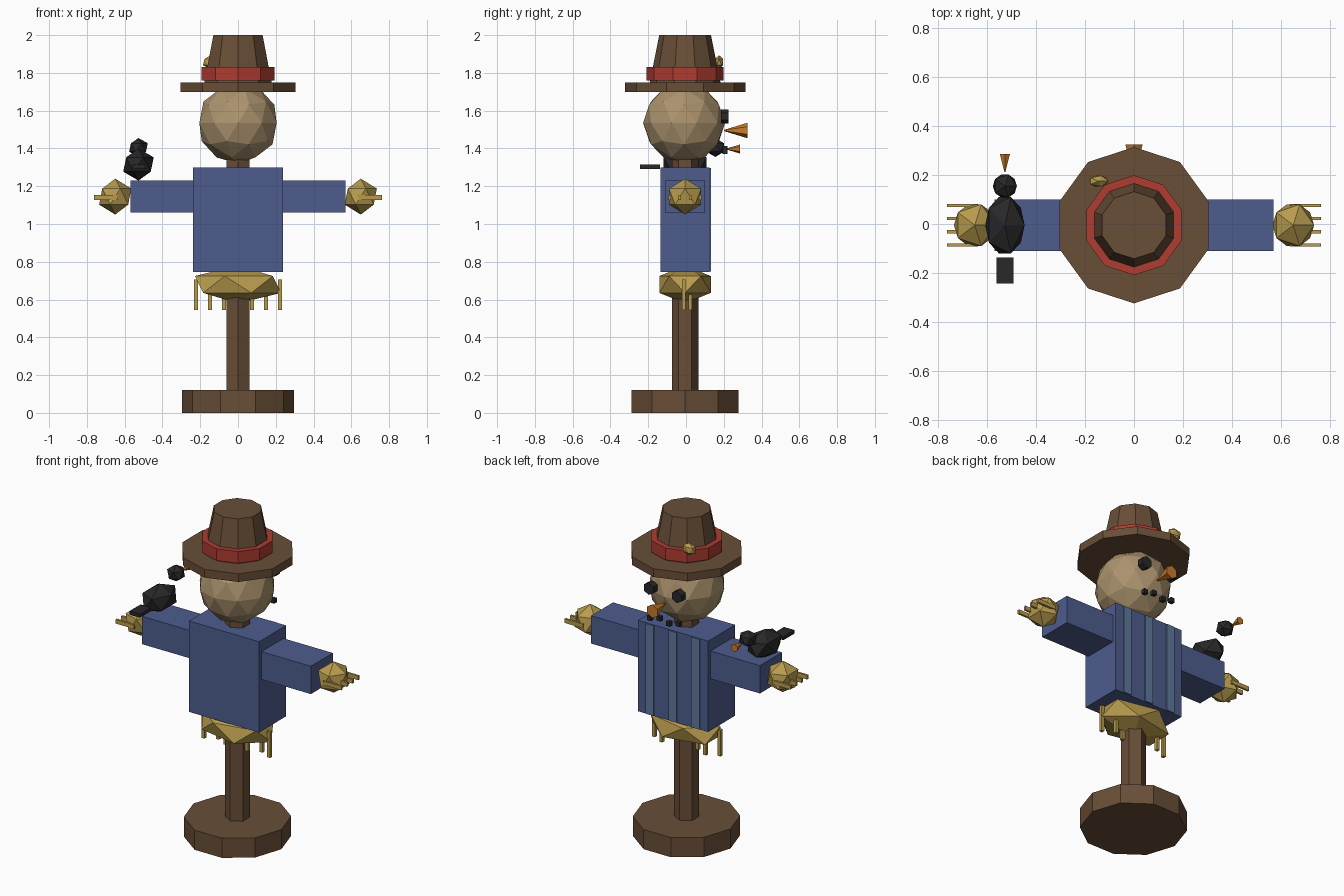
import bpy, bmesh, math
from mathutils import Matrix, Vector, Euler

if "Cube" in bpy.data.objects:
    bpy.data.objects.remove(bpy.data.objects["Cube"], do_unlink=True)

Y0 = -0.005  # depth of the central axis


def material(name, r, g, b):
    m = bpy.data.materials.new(name)
    m.use_nodes = True
    m.diffuse_color = (r, g, b, 1)
    m.node_tree.nodes["Principled BSDF"].inputs["Base Color"].default_value = (r, g, b, 1)
    return m


wood = material("brown wood", 0.14, 0.076, 0.038)
cloth = material("blue cloth", 0.075, 0.107, 0.27)
stripe_blue = material("light blue stripe", 0.115, 0.19, 0.34)
straw = material("golden straw", 0.48, 0.33, 0.075)
sack = material("tan sackcloth", 0.41, 0.29, 0.155)
red = material("red ribbon", 0.42, 0.045, 0.032)
orange = material("orange carrot", 0.58, 0.2, 0.024)
black = material("soft black", 0.021, 0.021, 0.023)


def finish(name, bm, mat, loc, rot=(0, 0, 0), scale=(1, 1, 1)):
    bm.transform(Matrix.LocRotScale(Vector(loc), Euler(rot), Vector(scale)))
    mesh = bpy.data.meshes.new(name)
    bm.to_mesh(mesh)
    bm.free()
    mesh.materials.append(mat)
    obj = bpy.data.objects.new(name, mesh)
    bpy.context.collection.objects.link(obj)
    return obj


def box(name, mat, loc, size):
    bm = bmesh.new()
    bmesh.ops.create_cube(bm, size=1)
    return finish(name, bm, mat, loc, scale=size)


def prism(name, mat, sides, r1, r2, z1, z2, turn=0.0):
    bm = bmesh.new()
    bmesh.ops.create_cone(bm, cap_ends=True, segments=sides, radius1=r1, radius2=r2, depth=z2 - z1)
    return finish(name, bm, mat, (0, Y0, (z1 + z2) / 2), (0, 0, turn))


def forward_cone(name, mat, sides, r1, r2, depth, loc):
    bm = bmesh.new()
    bmesh.ops.create_cone(bm, cap_ends=True, segments=sides, radius1=r1, radius2=r2, depth=depth)
    return finish(name, bm, mat, loc, (-math.pi / 2, 0, 0))


def ball(name, mat, loc, size, detail=1, turn=0.0):
    bm = bmesh.new()
    bmesh.ops.create_icosphere(bm, subdivisions=detail, radius=1)
    bm.transform(Matrix.Rotation(turn, 4, "Z"))
    return finish(name, bm, mat, loc, scale=size)


# Stand
prism("base", wood, 10, 0.297, 0.297, 0, 0.12, math.radians(18))
prism("pole", wood, 6, 0.07, 0.07, 0.12, 1.4)

# Shirt with thin stripes on the chest
box("shirt", cloth, (0, Y0, 1.0225), (0.474, 0.26, 0.555))
for x in (-0.155, 0, 0.155):
    box("shirt_stripe", stripe_blue, (x, 0.127, 1.0225), (0.055, 0.009, 0.55))

# Straw under the shirt
ball("waist_straw", straw, (0, Y0, 0.68), (0.255, 0.16, 0.1), 1, math.pi)
for i in range(7):
    x = (i - 3) * 0.074
    y = 0.022 if i % 2 else -0.012
    box("waist_strand", straw, (x, y, 0.625), (0.02, 0.02, 0.16))

# Sleeves, hands and straw fingers
for side, word in ((1, "left"), (-1, "right")):
    box(word + "_sleeve", cloth, (side * 0.4, Y0, 1.145), (0.34, 0.212, 0.17))
    ball(word + "_hand", straw, (side * 0.65, Y0, 1.145), (0.095, 0.1, 0.095), 1)
    for i in range(4):
        y = Y0 + (i - 1.5) * 0.054
        box(word + "_finger", straw, (side * 0.7, y, 1.14), (0.125, 0.013, 0.025))

# Head and face
ball("head", sack, (0, -0.01, 1.535), (0.215, 0.217, 0.215), 2)
for x in (-0.095, 0.095):
    forward_cone("eye", black, 6, 0.037, 0.037, 0.04, (x, 0.205, 1.568))
forward_cone("nose", orange, 6, 0.003, 0.041, 0.125, (0, 0.263, 1.495))
for i in range(4):
    z = 1.4 if i % 2 == 0 else 1.385
    box("mouth_stitch", black, ((i - 1.5) * 0.064, 0.207, z), (0.027, 0.025, 0.027))

# Hat
prism("hat_brim", wood, 10, 0.319, 0.319, 1.7, 1.75)
prism("hat_crown", wood, 10, 0.187, 0.137, 1.75, 2.0)
prism("hat_band", red, 10, 0.204, 0.204, 1.76, 1.832)
ball("hat_straw", straw, (-0.145, 0.175, 1.857), (0.045, 0.026, 0.037))

# Bird perched on the right sleeve
bx = -0.527
ball("bird_body", black, (bx, Y0, 1.315), (0.09, 0.135, 0.085))
ball("bird_head", black, (bx, 0.155, 1.405), (0.055, 0.055, 0.05))
forward_cone("bird_beak", orange, 6, 0.002, 0.024, 0.075, (bx, 0.249, 1.397))
box("bird_tail", black, (bx, -0.19, 1.303), (0.07, 0.105, 0.022))
